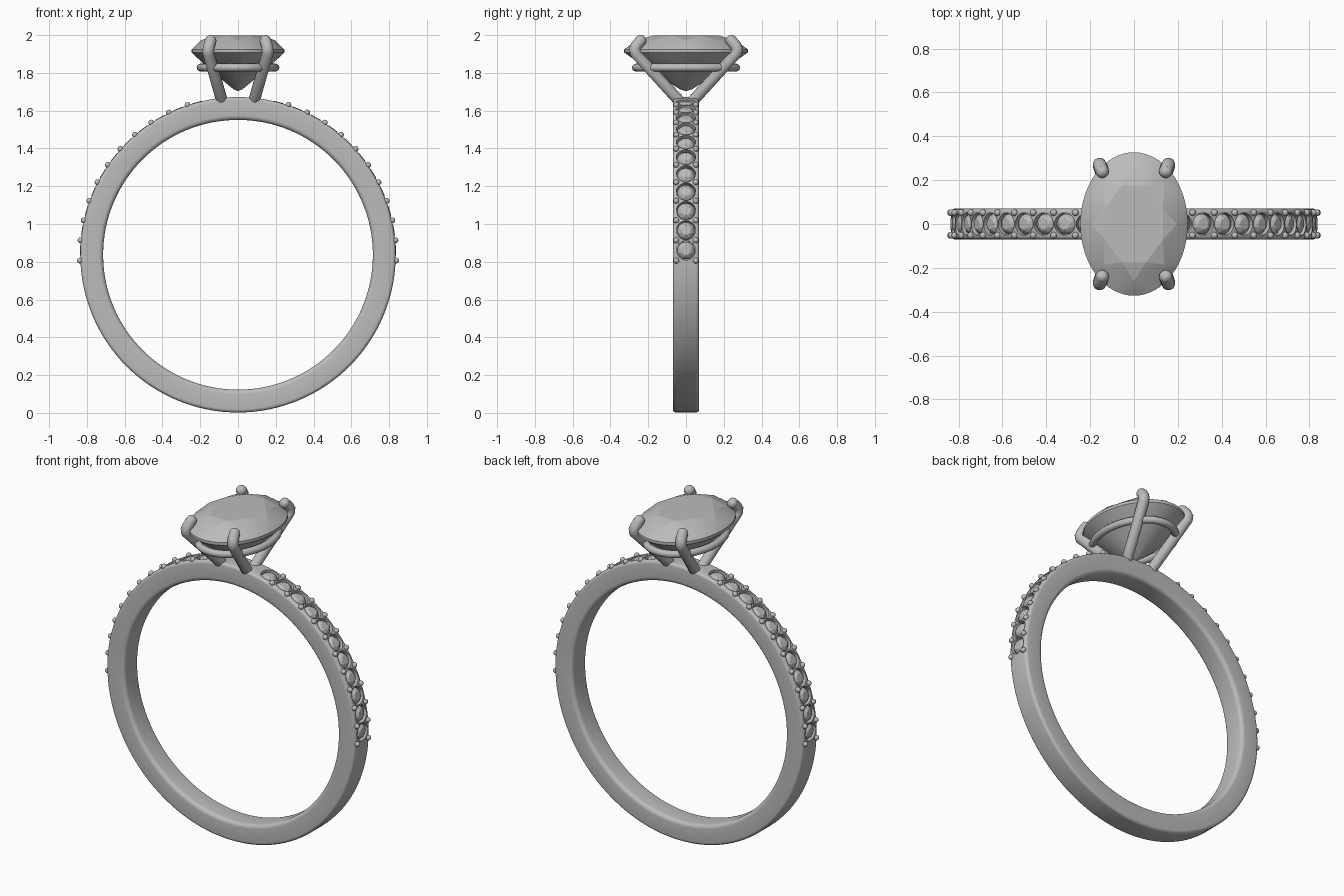
import bpy, bmesh
from math import cos, sin, pi, radians
from mathutils import Matrix, Vector

if "Cube" in bpy.data.objects:
    bpy.data.objects.remove(bpy.data.objects["Cube"], do_unlink=True)

CZ, R_OUT, R_IN, HALF = 0.837, 0.835, 0.714, 0.07
STEP, COUNT = 7.35, 11

metal = bpy.data.materials.new("grey metal")
metal.use_nodes = True
GREY = (0.5, 0.5, 0.5, 1)
metal.diffuse_color = GREY
metal.node_tree.nodes["Principled BSDF"].inputs["Base Color"].default_value = GREY


def make(name, bm, smooth=None):
    bmesh.ops.recalc_face_normals(bm, faces=bm.faces)
    mesh = bpy.data.meshes.new(name)
    bm.to_mesh(mesh)
    bm.free()
    mesh.materials.append(metal)
    obj = bpy.data.objects.new(name, mesh)
    bpy.context.collection.objects.link(obj)
    if smooth:
        shade(obj, smooth)
    return obj


def shade(obj, angle):
    bpy.ops.object.select_all(action="DESELECT")
    obj.select_set(True)
    bpy.context.view_layer.objects.active = obj
    bpy.ops.object.shade_smooth_by_angle(angle=radians(angle))


def on_band(deg, radius, y=0, side=1):
    """Frame on the band whose local z points outward."""
    a = radians(deg)
    out = Vector((side * cos(a), 0, sin(a)))
    rot = out.to_track_quat("Z", "Y").to_matrix().to_4x4()
    return Matrix.Translation(out * radius + Vector((0, y, CZ))) @ rot


def add_gem(bm, matrix, rx, ry, rings):
    """Faceted stone: convex hull of oval rings (scale, z, sides, phase)."""
    verts = []
    for scale, z, n, phase in rings:
        for i in range(n):
            a = 2 * pi * (i + phase) / n
            verts.append(bm.verts.new(matrix @ Vector((rx * scale * cos(a), ry * scale * sin(a), z))))
    res = bmesh.ops.convex_hull(bm, input=verts)
    loose = {v for v in res["geom_interior"] + res["geom_unused"] if isinstance(v, bmesh.types.BMVert)}
    bmesh.ops.delete(bm, geom=list(loose), context="VERTS")


# Band: rounded section turned around the finger axis
bm = bmesh.new()
corners = [(R_OUT, HALF, 0.018, 0), (R_IN, HALF, 0.024, 90),
           (R_IN, -HALF, 0.024, 180), (R_OUT, -HALF, 0.018, 270)]
section = []
for r, y, fillet, start in corners:
    cr = r - fillet if r == R_OUT else r + fillet
    cy = y - fillet if y > 0 else y + fillet
    for k in range(6):
        a = radians(start + 18 * k)
        section.append(bm.verts.new((cr + fillet * cos(a), cy + fillet * sin(a), 0)))
edges = [bm.edges.new((section[i - 1], section[i])) for i in range(len(section))]
bmesh.ops.spin(bm, geom=section + edges, cent=(0, 0, 0), axis=(0, 1, 0),
               angle=2 * pi, steps=128, use_merge=True)
bmesh.ops.remove_doubles(bm, verts=bm.verts, dist=0.0001)
bmesh.ops.translate(bm, verts=bm.verts, vec=(0, 0, CZ))
band = make("band", bm)

# Seats for the small stones, cut into the band
bm = bmesh.new()
for side in (-1, 1):
    for k in range(COUNT):
        bmesh.ops.create_cone(bm, cap_ends=True, segments=24, radius1=0.051, radius2=0.051,
                              depth=0.08, matrix=on_band(1.6 + STEP * k, R_OUT + 0.005, 0, side))
cutter = make("seat_cutter", bm)
cutter.hide_render = True
mod = band.modifiers.new("seats", "BOOLEAN")
mod.operation, mod.solver, mod.object = "DIFFERENCE", "EXACT", cutter
bpy.context.view_layer.objects.active = band
bpy.ops.object.modifier_apply(modifier=mod.name)
bpy.data.objects.remove(cutter, do_unlink=True)
shade(band, 35)

# Small stones and the bead pairs that hold them
stones, beads = bmesh.new(), bmesh.new()
for side in (-1, 1):
    for k in range(COUNT):
        add_gem(stones, on_band(1.6 + STEP * k, R_OUT, 0, side), 0.046, 0.046,
                [(0.55, 0.002, 8, 0), (0.82, -0.007, 8, 0.5), (1, -0.02, 24, 0),
                 (1, -0.024, 24, 0), (0.1, -0.06, 8, 0)])
        for y in (-0.052, 0.052):
            bmesh.ops.create_uvsphere(beads, u_segments=14, v_segments=10, radius=0.0155,
                                      matrix=on_band(STEP * k - 2.1, R_OUT + 0.002, y, side))
make("small_stones", stones)
make("beads", beads, 60)

# Centre stone
bm = bmesh.new()
add_gem(bm, Matrix(), 0.245, 0.327,
        [(0.58, 1.997, 8, 0.5), (0.8, 1.972, 8, 0), (1, 1.925, 64, 0), (1, 1.908, 64, 0),
         (0.62, 1.816, 16, 0.5), (0.1, 1.714, 8, 0), (0.01, 1.704, 4, 0)])
make("centre_stone", bm, 12)


def tube(name, points, radius, cyclic=False):
    curve = bpy.data.curves.new(name, "CURVE")
    curve.dimensions = "3D"
    curve.bevel_depth, curve.bevel_resolution = radius, 4
    curve.use_fill_caps = True
    spline = curve.splines.new("POLY")
    spline.points.add(len(points) - 1)
    for p, co in zip(spline.points, points):
        p.co = (*co, 1)
    spline.use_cyclic_u = cyclic
    curve.materials.append(metal)
    obj = bpy.data.objects.new(name, curve)
    bpy.context.collection.objects.link(obj)
    bpy.ops.object.select_all(action="DESELECT")
    obj.select_set(True)
    bpy.context.view_layer.objects.active = obj
    bpy.ops.object.convert(target="MESH")
    shade(bpy.context.object, 50)


# Oval gallery rail under the stone
tube("gallery_rail", [(0.198 * cos(2 * pi * i / 64), 0.265 * sin(2 * pi * i / 64), 1.828)
                      for i in range(64)], 0.021, True)

# Four prongs, folded over the girdle, with rounded tips
for sx, xn in ((1, "left"), (-1, "right")):
    for sy, yn in ((-1, "front"), (1, "back")):
        path = [(0.083, 0.03, 1.645), (0.157, 0.268, 1.905), (0.157, 0.272, 1.925),
                (0.153, 0.264, 1.943), (0.145, 0.24, 1.97)]
        path = [(sx * x, sy * y, z) for x, y, z in path]
        tube(f"prong_{yn}_{xn}", path, 0.031)
        tip = bmesh.new()
        bmesh.ops.create_uvsphere(tip, u_segments=16, v_segments=10, radius=0.0305,
                                  matrix=Matrix.Translation(path[-1]))
        make(f"prong_tip_{yn}_{xn}", tip, 60)
